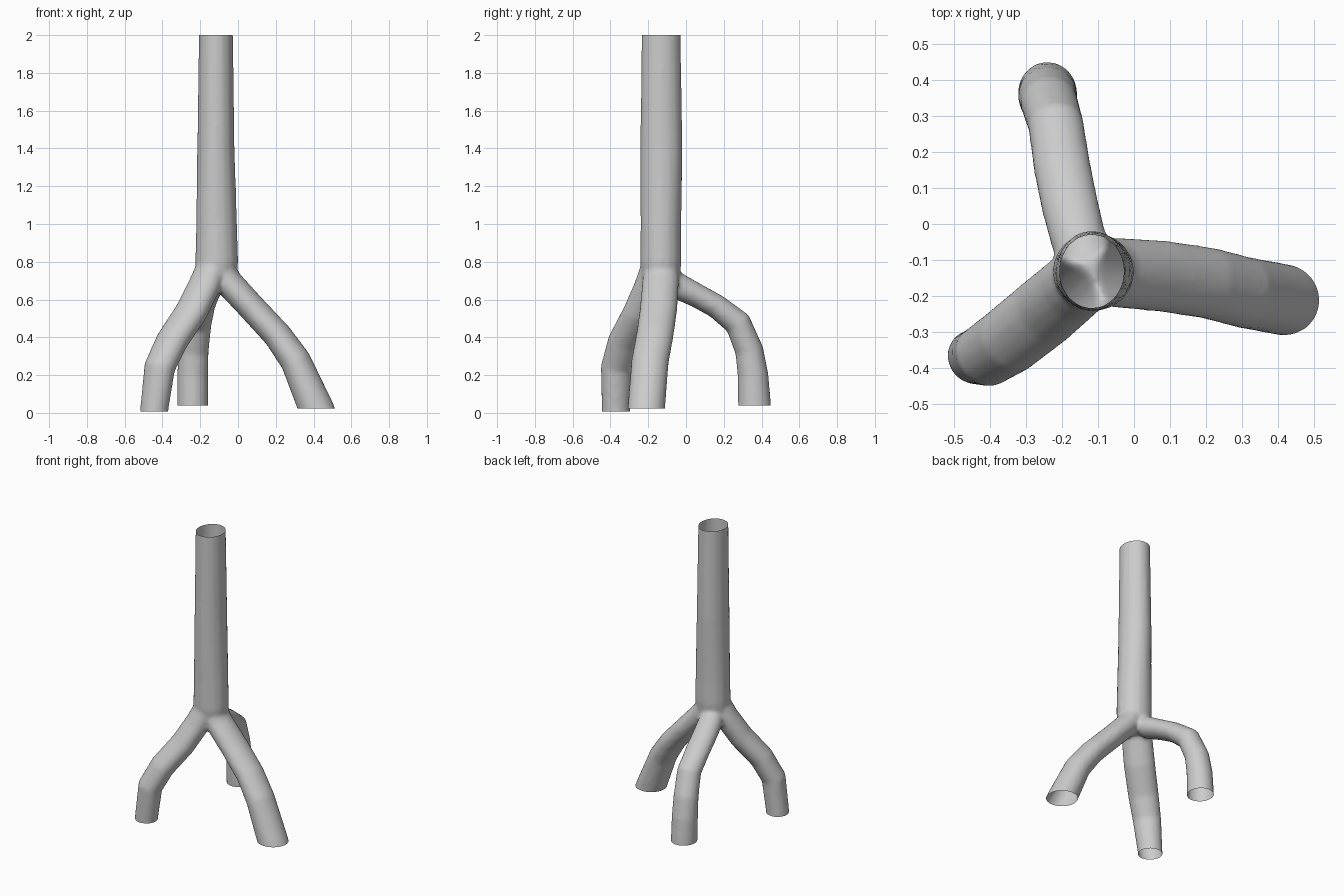
import bpy, bmesh, math
from mathutils import Vector

if "Cube" in bpy.data.objects:
    bpy.data.objects.remove(bpy.data.objects["Cube"])

SIDES = 16


def sweep(bm, pts, lateral):
    """Capped tube; each point is (x, y, z, lateral radius, in-plane radius)."""
    c = [Vector(p[:3]) for p in pts]
    lat0 = Vector(lateral).normalized()
    rings = []
    for i, p in enumerate(pts):
        a = (c[i] - c[i - 1]).normalized() if i else Vector()
        b = (c[i + 1] - c[i]).normalized() if i < len(c) - 1 else Vector()
        t = (a + b).normalized()
        lat = (lat0 - t * lat0.dot(t)).normalized()
        up = t.cross(lat)
        ring = []
        for k in range(SIDES):
            w = 2 * math.pi * k / SIDES
            ring.append(bm.verts.new(c[i] + lat * math.cos(w) * p[3] + up * math.sin(w) * p[4]))
        rings.append(ring)
    for r, s in zip(rings, rings[1:]):
        for k in range(SIDES):
            n = (k + 1) % SIDES
            bm.faces.new((r[k], r[n], s[n], s[k]))
    bm.faces.new(rings[0][::-1])
    bm.faces.new(rings[-1])


bm = bmesh.new()

# trunk
sweep(bm, [(-.117, -.132, 2.06, .09, .103), (-.117, -.130, 1.4, .099, .112),
           (-.113, -.133, .95, .110, .108), (-.113, -.133, .80, .114, .110),
           (-.115, -.132, .70, .105, .098), (-.115, -.130, .64, .06, .06)], (1, 0, 0))
# right leg
sweep(bm, [(-.11, -.133, .80, .09, .07), (-.05, -.135, .69, .098, .076),
           (.08, -.145, .55, .100, .074), (.21, -.165, .41, .100, .076),
           (.305, -.19, .275, .100, .082), (.413, -.21, .025, .100, .094),
           (.447, -.217, -.06, .100, .095)], (.12, 1, 0))
# left leg
sweep(bm, [(-.13, -.15, .80, .09, .07), (-.18, -.185, .67, .098, .078),
           (-.25, -.245, .53, .100, .078), (-.35, -.325, .38, .097, .078),
           (-.415, -.367, .24, .09, .078), (-.443, -.370, .02, .078, .073),
           (-.446, -.370, -.06, .078, .073)], (-.65, .75, 0))
# back leg
sweep(bm, [(-.13, -.12, .73, .07, .06), (-.155, -.04, .67, .078, .07),
           (-.18, .06, .62, .08, .064), (-.20, .160, .565, .08, .064),
           (-.217, .275, .475, .078, .072), (-.235, .335, .33, .08, .076),
           (-.24, .355, .20, .083, .082), (-.24, .363, .04, .083, .088),
           (-.24, .365, -.04, .083, .088)], (1, .12, 0))
bmesh.ops.recalc_face_normals(bm, faces=bm.faces)

me = bpy.data.meshes.new("branched_tube")
bm.to_mesh(me)
bm.free()
ob = bpy.data.objects.new("branched_tube", me)
bpy.context.collection.objects.link(ob)

# blend the tubes into one skin
rm = ob.modifiers.new("merge", 'REMESH')
rm.mode = 'VOXEL'
rm.voxel_size = 0.012
sm = ob.modifiers.new("soften", 'SMOOTH')
sm.factor = 0.5
sm.iterations = 6
dg = bpy.context.evaluated_depsgraph_get()
merged = bpy.data.meshes.new_from_object(ob.evaluated_get(dg))
ob.modifiers.clear()
ob.data = merged

# cut the tube ends open
bm = bmesh.new()
bm.from_mesh(merged)


def cut(z, sign, inside):
    faces = [f for f in bm.faces if inside(f.calc_center_median())]
    geom = list({v for f in faces for v in f.verts}) + list({e for f in faces for e in f.edges}) + faces
    bmesh.ops.bisect_plane(bm, geom=geom, plane_co=(0, 0, z), plane_no=(0, 0, sign), clear_outer=True)


cut(2.0, 1, lambda p: p.z > 1.8)
cut(.022, -1, lambda p: p.z < .2 and p.x > .1)
cut(.008, -1, lambda p: p.z < .2 and p.x < .1 and p.y < 0)
cut(.038, -1, lambda p: p.z < .2 and p.y > .1)
bm.to_mesh(merged)
bm.free()

bpy.context.view_layer.objects.active = ob
ob.select_set(True)
bpy.ops.object.shade_smooth_by_angle(angle=math.radians(40))
